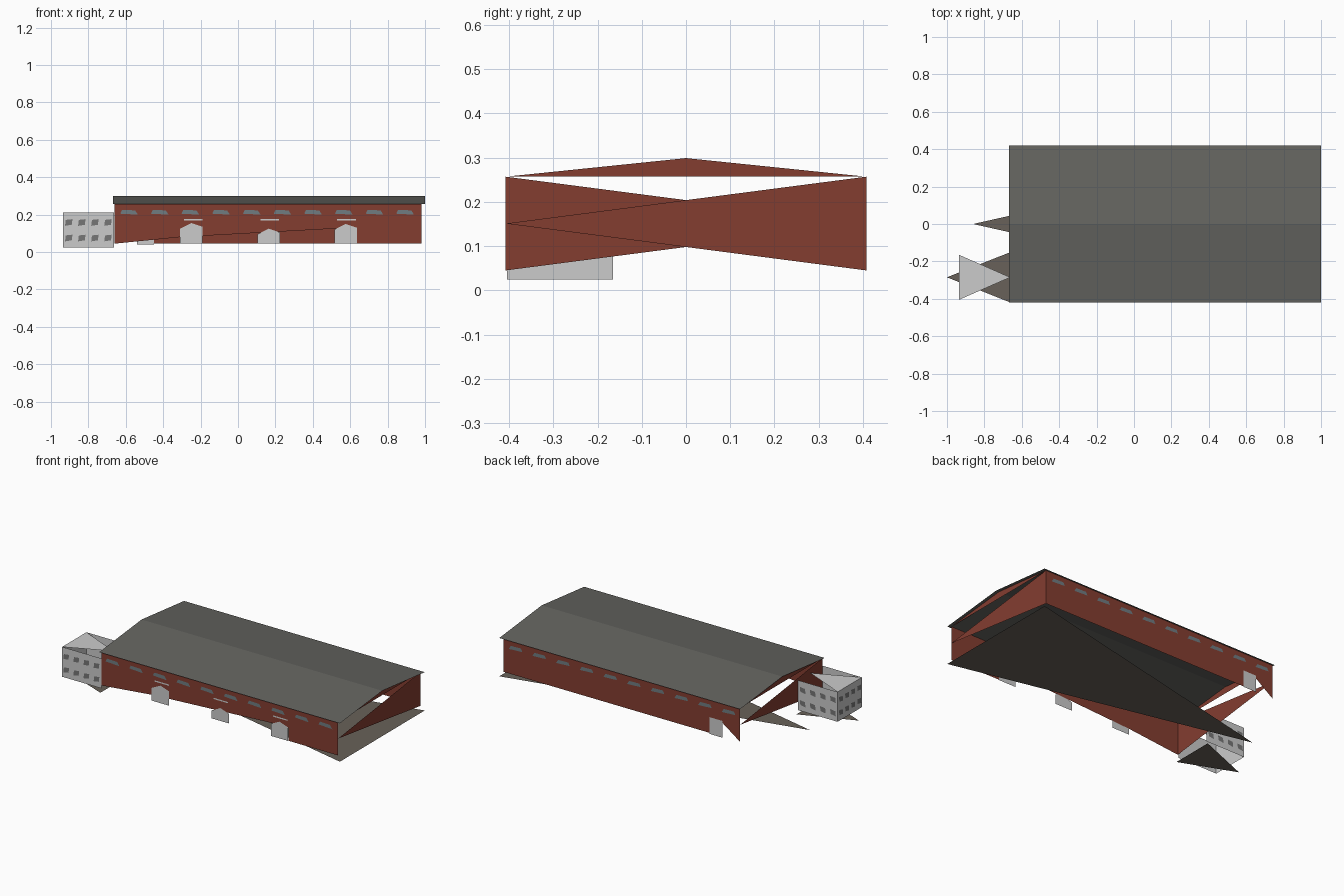
import bpy

if "Cube" in bpy.data.objects:
    bpy.data.objects.remove(bpy.data.objects["Cube"])


def material(name, rgb):
    m = bpy.data.materials.new(name)
    m.diffuse_color = (*rgb, 1)
    m.use_nodes = True
    m.node_tree.nodes["Principled BSDF"].inputs["Base Color"].default_value = m.diffuse_color
    return m


RED = material("red_cladding", (0.23, 0.047, 0.03))
ROOF = material("roof_grey", (0.127, 0.127, 0.115))
SLAB = material("slab_brown", (0.14, 0.12, 0.10))
GLASS = material("window_glass", (0.16, 0.20, 0.22))
DARK = material("small_window", (0.18, 0.18, 0.18))


def faces(name, polys, mat=None):
    """One flat-faced object from a list of polygons."""
    verts, idx = [], []
    for p in polys:
        idx.append(list(range(len(verts), len(verts) + len(p))))
        verts += p
    me = bpy.data.meshes.new(name)
    me.from_pydata(verts, [], idx)
    ob = bpy.data.objects.new(name, me)
    bpy.context.collection.objects.link(ob)
    if mat:
        me.materials.append(mat)
    return ob


def on_y(y, pts):
    return [(x, y, z) for x, z in pts]


def on_x(x, pts):
    return [(x, y, z) for y, z in pts]


def on_z(z, pts):
    return [(x, y, z) for x, y in pts]


def rect(a0, a1, b0, b1):
    return [(a0, b0), (a1, b0), (a1, b1), (a0, b1)]


X0, X1, W = -0.66, 0.98, 0.408
LOW, EAVE, RIDGE, MID = 0.045, 0.257, 0.30, 0.151

# Gable roof: two slopes
faces("roof", [[(-0.668, s * 0.42, 0.256), (1.0, s * 0.42, 0.256),
                (1.0, 0, RIDGE), (-0.668, 0, RIDGE)] for s in (-1, 1)], ROOF)

# Long walls: the front one has a raised lower edge, the back one a door notch
faces("front_wall", [on_y(-W, [
    (X0, LOW), (-0.31, 0.08), (0.11, 0.103), (0.51, 0.125), (0.635, 0.125),
    (0.635, LOW), (X1, LOW), (X1, EAVE), (X0, EAVE)])], RED)
faces("back_wall", [on_y(W, [
    (X1, LOW), (-0.45, LOW), (-0.45, 0.13), (-0.54, 0.13),
    (X0, LOW), (X0, EAVE), (X1, EAVE)])], RED)

# End walls: single triangles, with gables above
faces("right_end_wall", [on_x(X1, [(W, LOW), (W, EAVE), (-W, MID)])], RED)
faces("left_end_wall", [on_x(X0, [(-W, LOW), (-W, EAVE), (W, MID)])], RED)
faces("gables", [on_x(x, [(-W, EAVE), (W, EAVE), (0, RIDGE - 0.001)])
                 for x in (X0, X1)], RED)

# High strip windows on both long walls
strip = []
for s in (-1, 1):
    for i in range(10):
        x = -0.58 + i * 0.164
        strip.append(on_y(s * (W + 0.003),
                          [(x - 0.05, 0.205), (x + 0.045, 0.2), (x + 0.03, 0.223), (x - 0.04, 0.225)]))
faces("strip_windows", strip, GLASS)

# Doors and the small strips above the front ones
doors = [on_y(-W - 0.003, [(x, LOW), (x + 0.12, LOW), (x + 0.12, h - 0.02), (x + 0.06, h), (x, h - 0.03)])
         for x, h in ((-0.31, 0.155), (0.105, 0.125), (0.515, 0.15))]
doors.append(on_y(W + 0.003, rect(-0.54, -0.45, 0.04, 0.145)))
faces("doors", doors)
faces("door_canopies", [on_y(-W - 0.004, rect(x - 0.05, x + 0.05, 0.17, 0.178))
                        for x in (-0.24, 0.17, 0.58)])

# Ground slabs: long triangles under the hall and the annex
faces("hall_slab", [on_z(0.016, [(1.0, -0.42), (1.0, 0.42), (-0.86, 0)])], SLAB)
faces("annex_slab", [on_z(0.004, [(-0.66, -0.42), (-0.66, -0.15), (-1.0, -0.285)])], SLAB)

# Annex: three walls and a triangular roof panel
AX0, AX1, AY0, AY1, AZ0, AZ1 = -0.935, -0.662, -0.405, -0.165, 0.025, 0.212
AM = (AY0 + AY1) / 2
faces("annex_walls", [on_y(y, rect(AX0, AX1, AZ0, AZ1)) for y in (AY0, AY1)]
      + [on_x(AX0, rect(AY0, AY1, AZ0, AZ1))])
faces("annex_roof", [on_z(AZ1, [(AX0, AY0), (AX0, AY1), (AX1, AM)])])

# Annex windows: two rows on each wall
panes = []
for z in (0.075, 0.158):
    for i in range(4):
        x = -0.905 + i * 0.07
        y = -0.375 + i * 0.06
        quad = [(-0.02, -0.018), (0.016, -0.012), (0.02, 0.018), (-0.016, 0.014)]
        for wy in (AY0 - 0.003, AY1 + 0.003):
            panes.append(on_y(wy, [(x + a, z + b) for a, b in quad]))
        panes.append(on_x(AX0 - 0.003, [(y + a, z + b) for a, b in quad]))
faces("annex_windows", panes, DARK)
